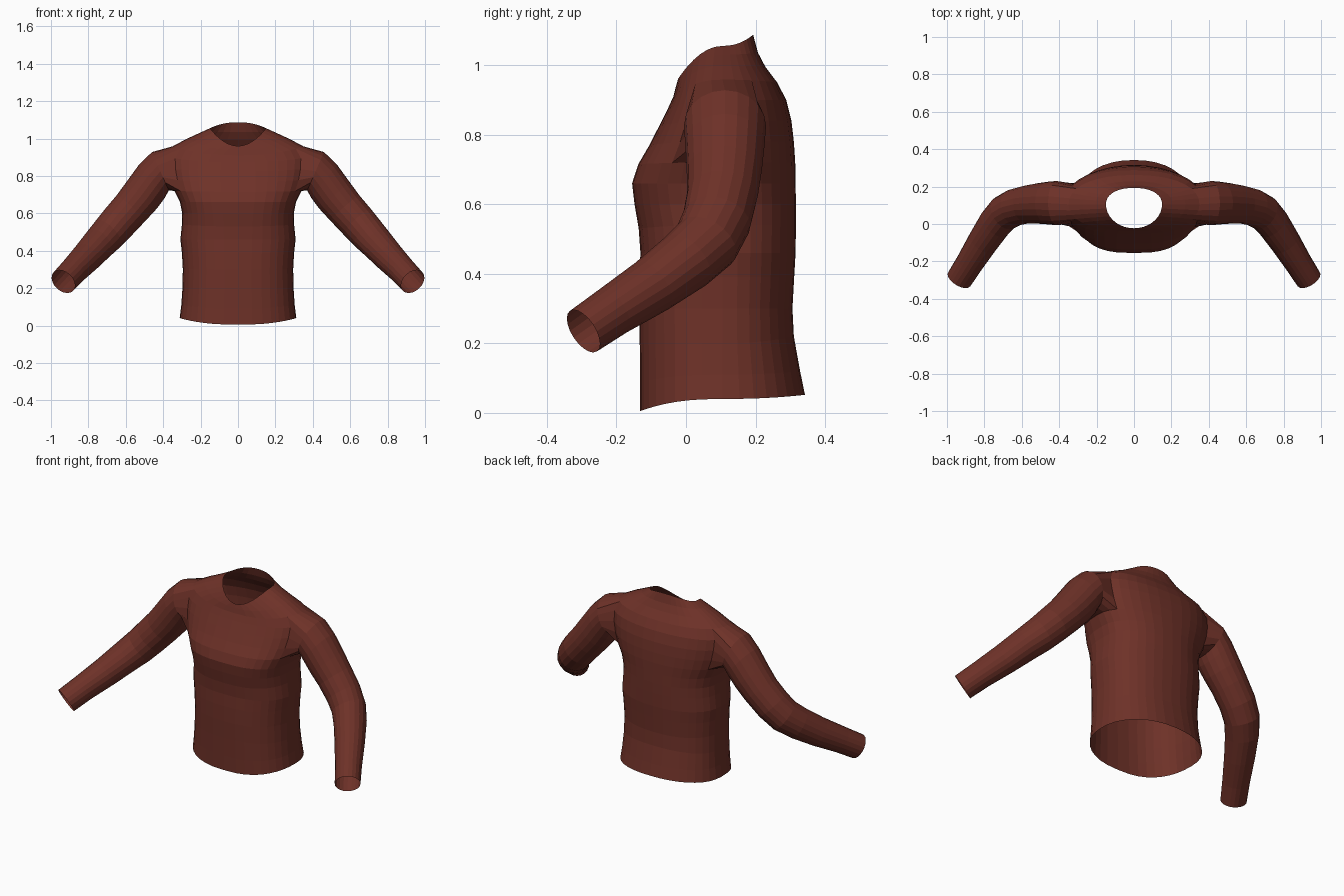
import bpy, bmesh, math
from mathutils import Vector

if "Cube" in bpy.data.objects:
    bpy.data.objects.remove(bpy.data.objects["Cube"])

N = 36            # columns around the torso
LO, HI = 6, 12    # columns spanned by an armhole

# Torso rings: half width, front y, back y, front z, side z, back z, front roundness
RINGS = [
    (.312, -.132, .342, .005, .040, .052, .80),
    (.303, -.132, .328, .09, .11, .12, .80),
    (.297, -.133, .310, .20, .20, .22, .80),
    (.295, -.135, .306, .30, .30, .30, .80),
    (.300, -.134, .311, .39, .39, .39, .80),
    (.308, -.131, .315, .46, .46, .46, .80),
    (.300, -.136, .316, .53, .54, .54, .78),
    (.298, -.148, .316, .60, .60, .60, .74),
    (.310, -.155, .315, .66, .66, .66, .72),
    (.340, -.137, .314, .715, .72, .72, .74),
    (.362, -.105, .310, .77, .78, .78, .78),
    (.375, -.077, .303, .825, .84, .84, .80),
    (.378, -.052, .288, .875, .90, .90, .82),
    (.350, -.036, .262, .91, .958, .95, .85),
    (.275, -.029, .228, .938, .998, .995, .90),
    (.205, -.025, .207, .952, 1.030, 1.035, .95),
    (.150, -.023, .193, .960, 1.055, 1.087, 1.0),
]
ARM_LO, ARM_HI = 9, 13   # rings spanned by an armhole

# Sleeve rings: centre, direction, radius across, radius up
SLEEVE = [
    ((.415, .112, .825), (.92, 0, -.40), .118, .112),
    ((.460, .112, .772), (.78, 0, -.62), .114, .112),
    ((.515, .110, .697), (.66, 0, -.75), .108, .108),
    ((.570, .105, .630), (.65, -.05, -.75), .102, .103),
    ((.640, .088, .552), (.66, -.20, -.70), .099, .100),
    ((.695, .058, .490), (.64, -.42, -.62), .096, .096),
    ((.745, .000, .437), (.58, -.62, -.52), .091, .090),
    ((.810, -.098, .365), (.50, -.70, -.50), .082, .082),
    ((.880, -.210, .293), (.47, -.73, -.49), .073, .074),
    ((.934, -.295, .235), (.47, -.72, -.50), .069, .072),
]


def power(v, p):
    return math.copysign(abs(v) ** p, v)


bm = bmesh.new()

# Torso as stacked rings, from hem to neckline
grid = []
for w, yf, yb, zf, zs, zb, p in RINGS:
    row = []
    yc = .105
    for j in range(N):
        t = 2 * math.pi * j / N
        s, c = math.sin(t), math.cos(t)
        q, y_end, z_end = (p, yf, zf) if c > 0 else (.9, yb, zb)
        y = yc + (y_end - yc) * abs(c) ** q
        z = zs + (z_end - zs) * c * c
        row.append(bm.verts.new((w * power(s, q), y, z)))
    grid.append(row)

for i in range(len(grid) - 1):
    for j in range(N):
        k = min(j, N - 1 - j)
        if ARM_LO <= i < ARM_HI and LO <= k < HI:
            continue
        # the mirrored armhole uses the mirrored columns
        n = (j + 1) % N
        bm.faces.new((grid[i][j], grid[i][n], grid[i + 1][n], grid[i + 1][j]))

# Sleeves grow out of the armhole edges
for side in (1, -1):
    loop = [(ARM_LO, j) for j in range(LO, HI)]
    loop += [(i, HI) for i in range(ARM_LO, ARM_HI)]
    loop += [(ARM_HI, j) for j in range(HI, LO, -1)]
    loop += [(i, LO) for i in range(ARM_HI, ARM_LO, -1)]
    prev = [grid[i][(side * j) % N] for i, j in loop]
    count = len(prev)
    for centre, direction, across, up in SLEEVE:
        d = Vector(direction).normalized()
        v = Vector((0, 1, 0))
        v = (v - d * d.dot(v)).normalized()
        u = d.cross(v)
        ring = []
        for k in range(count):
            a = 2 * math.pi * (k - (HI - LO) / 2) / count - math.pi / 2
            co = Vector(centre) + v * across * math.cos(a) + u * up * math.sin(a)
            co.x *= side
            ring.append(bm.verts.new(co))
        for k in range(count):
            n = (k + 1) % count
            bm.faces.new((prev[k], prev[n], ring[n], ring[k]))
        prev = ring

bmesh.ops.recalc_face_normals(bm, faces=bm.faces)
# Make sure the cloth faces outward
bm.faces.ensure_lookup_table()
if bm.faces[0].normal.y > 0:
    bmesh.ops.reverse_faces(bm, faces=bm.faces)

mesh = bpy.data.meshes.new("sweater")
bm.to_mesh(mesh)
bm.free()
sweater = bpy.data.objects.new("sweater", mesh)
bpy.context.collection.objects.link(sweater)

cloth = bpy.data.materials.new("red_brown_cloth")
cloth.diffuse_color = (.155, .031, .021, 1)
cloth.use_nodes = True
cloth.node_tree.nodes["Principled BSDF"].inputs["Base Color"].default_value = cloth.diffuse_color
mesh.materials.append(cloth)
